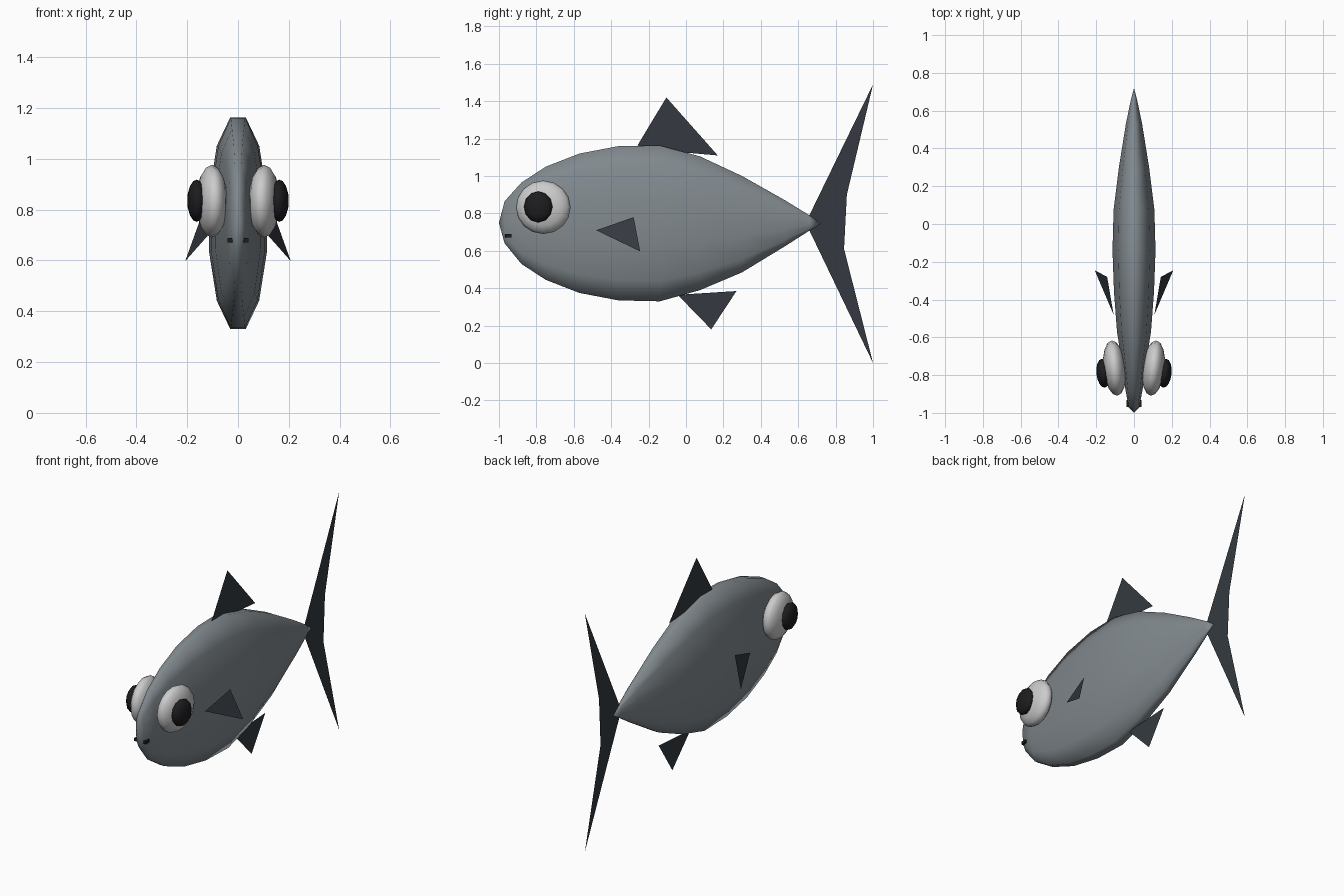
import bpy, math

if "Cube" in bpy.data.objects:
    bpy.data.objects.remove(bpy.data.objects["Cube"])


def material(name, rgb):
    m = bpy.data.materials.new(name)
    m.diffuse_color = (*rgb, 1)
    m.use_nodes = True
    m.node_tree.nodes["Principled BSDF"].inputs["Base Color"].default_value = m.diffuse_color
    return m


SKIN = material("grey_blue", (0.22, 0.25, 0.27))
FIN = material("fin_dark", (0.035, 0.042, 0.052))
WHITE = material("eye_white", (0.62, 0.62, 0.62))
BLACK = material("pupil_black", (0.012, 0.012, 0.014))


def mesh_object(name, verts, faces, mat, smooth=False):
    me = bpy.data.meshes.new(name)
    me.from_pydata(verts, [], faces)
    me.materials.append(mat)
    for p in me.polygons:
        p.use_smooth = smooth
    ob = bpy.data.objects.new(name, me)
    bpy.context.collection.objects.link(ob)
    return ob


def ellipsoid(name, loc, radii, turn, mat, segments, rings):
    # flattened ball whose poles lie along x
    bpy.ops.mesh.primitive_uv_sphere_add(segments=segments, ring_count=rings, radius=1)
    ob = bpy.context.object
    ob.name = name
    for v in ob.data.vertices:
        x, y, z = v.co
        v.co = (z * radii[0], y * radii[1], -x * radii[2])
    ob.location = loc
    ob.rotation_euler.z = turn
    ob.data.materials.append(mat)
    bpy.ops.object.shade_smooth()


# body: 12-sided elliptical sections (y, bottom z, top z, half width)
sections = [(-0.97, 0.64, 0.865, 0.028), (-0.88, 0.53, 0.965, 0.045),
            (-0.75, 0.445, 1.05, 0.062), (-0.57, 0.375, 1.12, 0.09),
            (-0.36, 0.335, 1.16, 0.106), (-0.14, 0.33, 1.163, 0.114),
            (0.075, 0.39, 1.105, 0.108), (0.3, 0.485, 1.0, 0.08),
            (0.53, 0.625, 0.87, 0.043), (0.66, 0.708, 0.79, 0.016)]
N = 12
k = 1 / math.cos(math.pi / N)
verts = []
for y, lo, hi, w in sections:
    for i in range(N):
        a = 2 * math.pi * (i + 0.5) / N
        verts.append((w * k * math.cos(a), y, (lo + hi) / 2 + (hi - lo) / 2 * k * math.sin(a)))
faces = []
for r in range(len(sections) - 1):
    for i in range(N):
        j = (i + 1) % N
        faces.append((r * N + i, r * N + j, (r + 1) * N + j, (r + 1) * N + i))
nose, end = len(verts), len(verts) + 1
verts += [(0, -1.0, 0.75), (0, 0.72, 0.745)]
last = (len(sections) - 1) * N
for i in range(N):
    j = (i + 1) % N
    faces += [(nose, j, i), (end, last + i, last + j)]
body = mesh_object("body", verts, [f[::-1] for f in faces], SKIN, True)

# thin sheet fins on the centre plane
fins = {
    "dorsal_fin": [(-0.26, 1.163), (-0.105, 1.42), (0.17, 1.11), (0.0, 1.125), (-0.14, 1.14)],
    "anal_fin": [(-0.045, 0.365), (0.135, 0.18), (0.27, 0.385)],
}
for name, pts in fins.items():
    mesh_object(name, [(0, y, z) for y, z in pts], [tuple(range(len(pts)))], FIN)
tail = [(0.64, 0.75), (1.0, 1.49), (0.86, 0.90), (0.845, 0.61), (1.0, 0.0)]
mesh_object("tail_fin", [(0, y, z) for y, z in tail], [(0, 1, 2), (0, 2, 3), (0, 3, 4)], FIN)

# paired parts
for side, s in (("left", 1), ("right", -1)):
    mesh_object(side + "_pectoral_fin",
                [(s * 0.108, -0.48, 0.71), (s * 0.142, -0.28, 0.78), (s * 0.208, -0.245, 0.597)],
                [(0, 1, 2)], FIN)
    turn = -s * math.radians(6)
    ellipsoid(side + "_eye", (s * 0.103, -0.763, 0.833), (0.06, 0.147, 0.143), turn, WHITE, 16, 8)
    ellipsoid(side + "_pupil", (s * 0.163, -0.79, 0.835), (0.036, 0.077, 0.083), turn, BLACK, 12, 8)
    bpy.ops.mesh.primitive_cube_add(size=1, location=(s * 0.026, -0.95, 0.68))
    nostril = bpy.context.object
    nostril.name = side + "_nostril"
    nostril.scale = (0.03, 0.036, 0.018)
    nostril.data.materials.append(BLACK)
